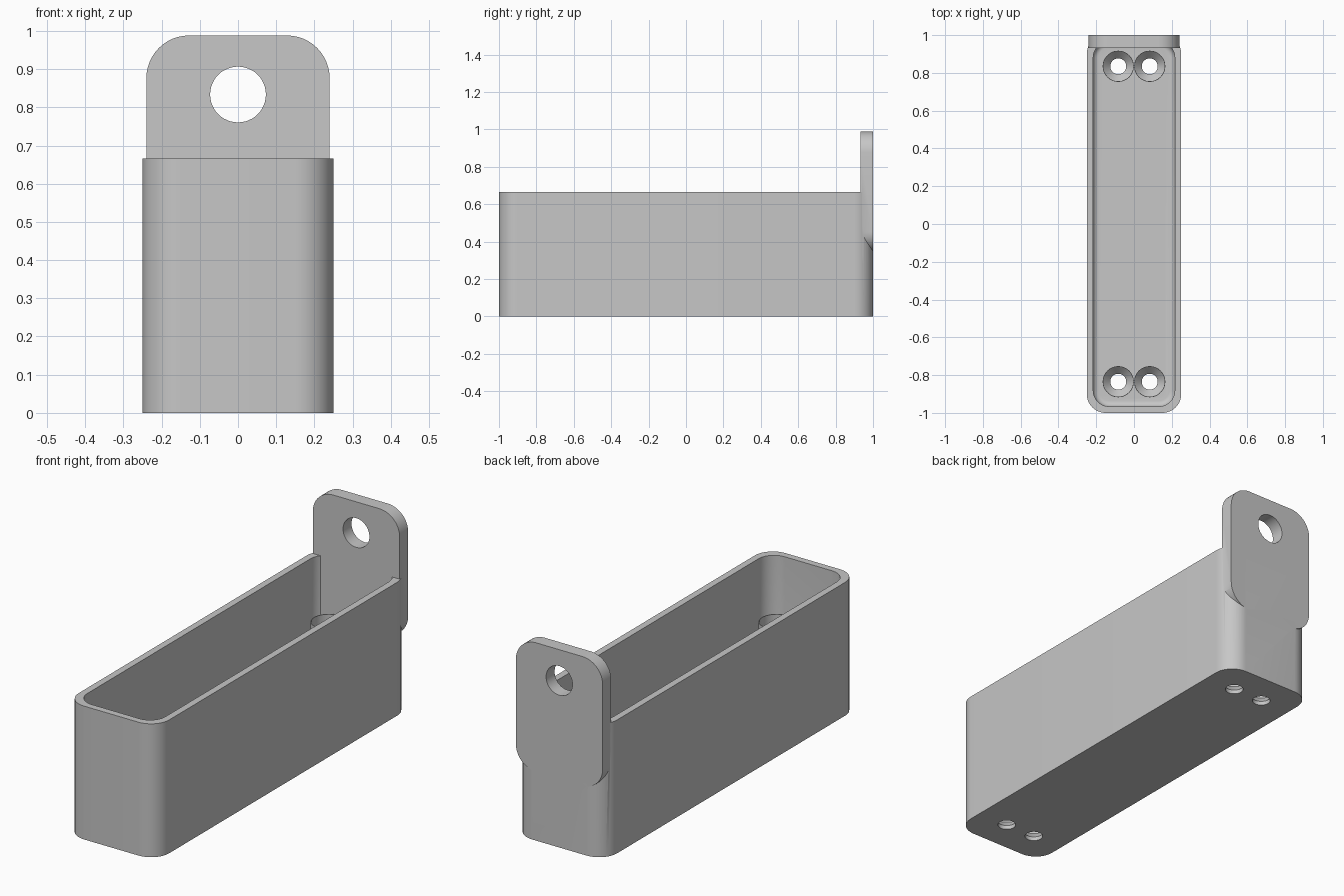
import bpy, bmesh, math
from mathutils import Vector

if "Cube" in bpy.data.objects:
    bpy.data.objects.remove(bpy.data.objects["Cube"], do_unlink=True)

grey = bpy.data.materials.new("plain grey")
grey.use_nodes = True
grey.diffuse_color = (0.57, 0.57, 0.57, 1)
grey.node_tree.nodes["Principled BSDF"].inputs["Base Color"].default_value = grey.diffuse_color


def rounded_rect(hx, hy, r, steps=12):
    """Counter-clockwise outline of a rounded rectangle."""
    pts = []
    for q, (sx, sy) in enumerate([(1, 1), (-1, 1), (-1, -1), (1, -1)]):
        for i in range(steps + 1):
            a = math.pi / 2 * (q + i / steps)
            pts.append((sx * (hx - r) + r * math.cos(a), sy * (hy - r) + r * math.sin(a)))
    return pts


def circle(r, n=48):
    return [(r * math.cos(2 * math.pi * i / n), r * math.sin(2 * math.pi * i / n)) for i in range(n)]


def loft(name, layers, place=lambda p: p):
    """Closed solid through (outline, height) layers."""
    bm = bmesh.new()
    rings = [[bm.verts.new(place(Vector((x, y, z)))) for x, y in outline] for outline, z in layers]
    for low, high in zip(rings, rings[1:]):
        for i in range(len(low)):
            j = (i + 1) % len(low)
            bm.faces.new((low[i], low[j], high[j], high[i]))
    bm.faces.new(rings[0][::-1])
    bm.faces.new(rings[-1])
    bmesh.ops.recalc_face_normals(bm, faces=bm.faces)
    mesh = bpy.data.meshes.new(name)
    bm.to_mesh(mesh)
    bm.free()
    mesh.materials.append(grey)
    obj = bpy.data.objects.new(name, mesh)
    bpy.context.collection.objects.link(obj)
    return obj


def combine(target, other, operation):
    """Apply a boolean and discard the helper."""
    mod = target.modifiers.new(operation.lower(), 'BOOLEAN')
    mod.operation, mod.object, mod.solver = operation, other, 'EXACT'
    bpy.ops.object.select_all(action='DESELECT')
    bpy.context.view_layer.objects.active = target
    target.select_set(True)
    bpy.ops.object.modifier_apply(modifier=mod.name)
    bpy.data.objects.remove(other, do_unlink=True)


HEIGHT, FLOOR, WALL, FILLET, INNER_RADIUS = 0.666, 0.067, 0.034, 0.03, 0.085

# Tray body with rounded vertical corners
body = rounded_rect(0.25, 1, 0.1)
tray = loft("tray", [(body, 0), (body, HEIGHT)])

# Hollow with a fillet around its floor
layers = []
for i in range(7):
    a = math.pi / 2 * i / 6
    inset = FILLET * (1 - math.sin(a))
    outline = rounded_rect(0.25 - WALL - inset, 1 - WALL - inset, INNER_RADIUS - inset)
    layers.append((outline, FLOOR + FILLET * (1 - math.cos(a))))
layers.append((layers[-1][0], 0.8))
combine(tray, loft("hollow_cutter", layers), 'DIFFERENCE')

# Upright hanging plate at the back, its outline drawn in x and z
PLATE_LOW, PLATE_TOP = 0.343, 0.988
middle = (PLATE_LOW + PLATE_TOP) / 2
plate_outline = rounded_rect(0.24, (PLATE_TOP - PLATE_LOW) / 2, 0.112)
plate = loft("hanging_plate", [(plate_outline, 0.933), (plate_outline, 1)],
             lambda p: Vector((p.x, p.z, p.y + middle)))
combine(tray, plate, 'UNION')
plate_hole = loft("plate_hole_cutter", [(circle(0.073), 0.8), (circle(0.073), 1.1)],
                  lambda p: Vector((p.x, p.z, p.y + 0.8335)))
combine(tray, plate_hole, 'DIFFERENCE')

# Four screw sleeves on the floor, each with a countersunk hole at its base
for sx in (-1, 1):
    for sy in (-1, 1):
        def shift(p):
            return p + Vector((sx * 0.0833, sy * 0.835, 0))
        sleeve = loft("screw_sleeve", [(circle(0.0825), 0.04), (circle(0.0825), 0.405)], shift)
        combine(tray, sleeve, 'UNION')
        screw = loft("screw_cutter", [(circle(0.042), -0.1), (circle(0.042), 0.02),
                                      (circle(0.079), 0.06), (circle(0.079), 0.55)], shift)
        combine(tray, screw, 'DIFFERENCE')

bpy.context.view_layer.objects.active = tray
tray.select_set(True)
bpy.ops.object.shade_smooth_by_angle(angle=math.radians(30))
